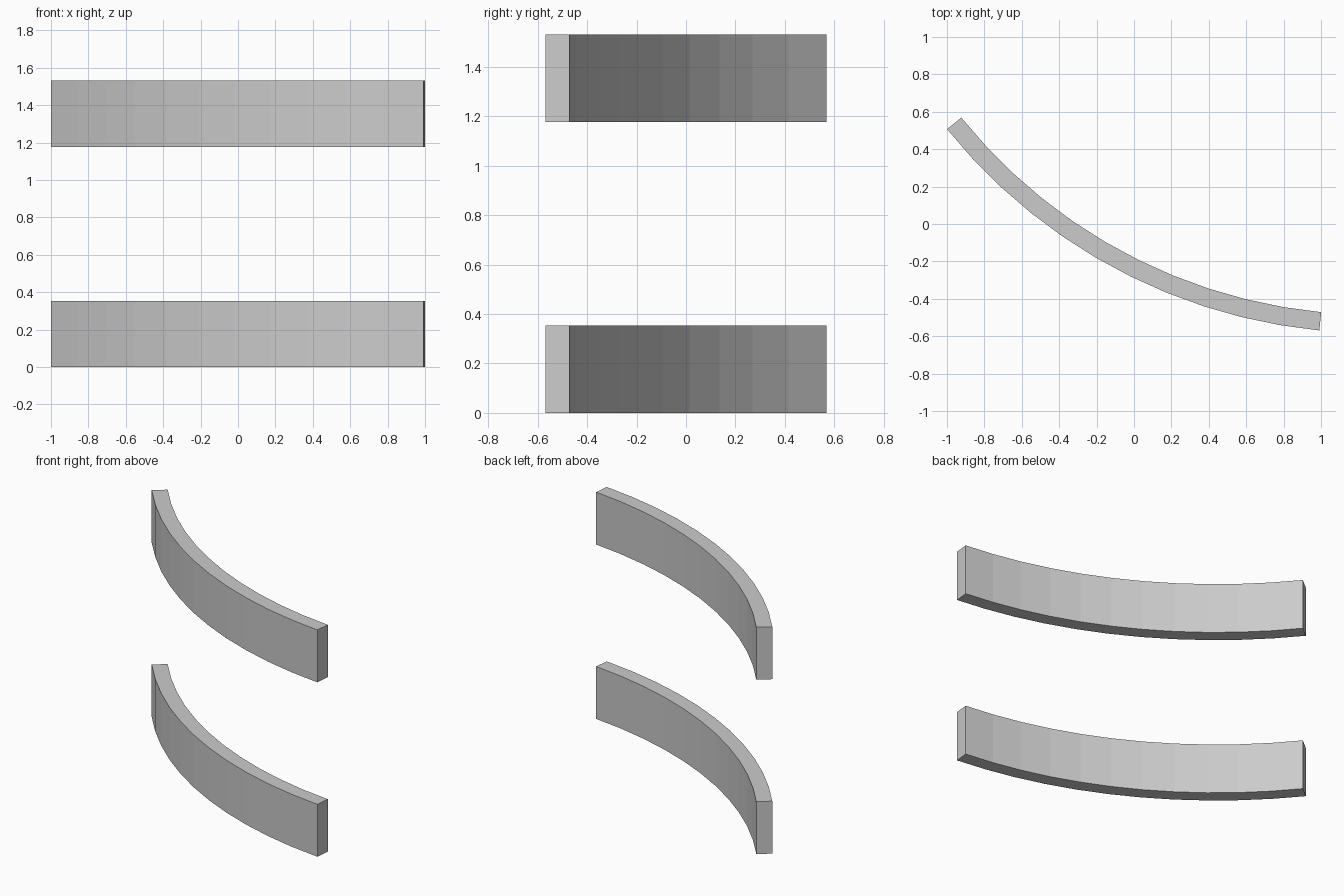
import bpy, bmesh
from math import radians, cos, sin

if "Cube" in bpy.data.objects:
    bpy.data.objects.remove(bpy.data.objects["Cube"])

CX, CY = 1.276, 2.337          # centre of the arc in plan
R_OUT, R_IN = 2.92, 2.822      # front and back faces
A0, A1 = radians(218.8), radians(264.4)
SEGMENTS = 11


def arc(radius):
    """Points along the arc from the left end to the right end."""
    step = (A1 - A0) / SEGMENTS
    return [(CX + radius * cos(A0 + i * step), CY + radius * sin(A0 + i * step))
            for i in range(SEGMENTS + 1)]


def curved_rail(name, z0, z1):
    """Curved flat board: ring of four corners at each step, capped at both ends."""
    bm = bmesh.new()
    rings = [[bm.verts.new((*p, z)) for p, z in ((o, z0), (n, z0), (n, z1), (o, z1))]
             for o, n in zip(arc(R_OUT), arc(R_IN))]
    for a, b in zip(rings, rings[1:]):
        for k in range(4):
            j = (k + 1) % 4
            bm.faces.new((a[k], a[j], b[j], b[k]))
    bm.faces.new(rings[0])
    bm.faces.new(rings[-1])
    bmesh.ops.recalc_face_normals(bm, faces=bm.faces[:])
    mesh = bpy.data.meshes.new(name)
    bm.to_mesh(mesh)
    bm.free()
    bpy.context.collection.objects.link(bpy.data.objects.new(name, mesh))


# Two identical boards, one above the other
for name, z in (("lower_rail", 0.0), ("upper_rail", 1.177)):
    curved_rail(name, z, z + 0.354)
